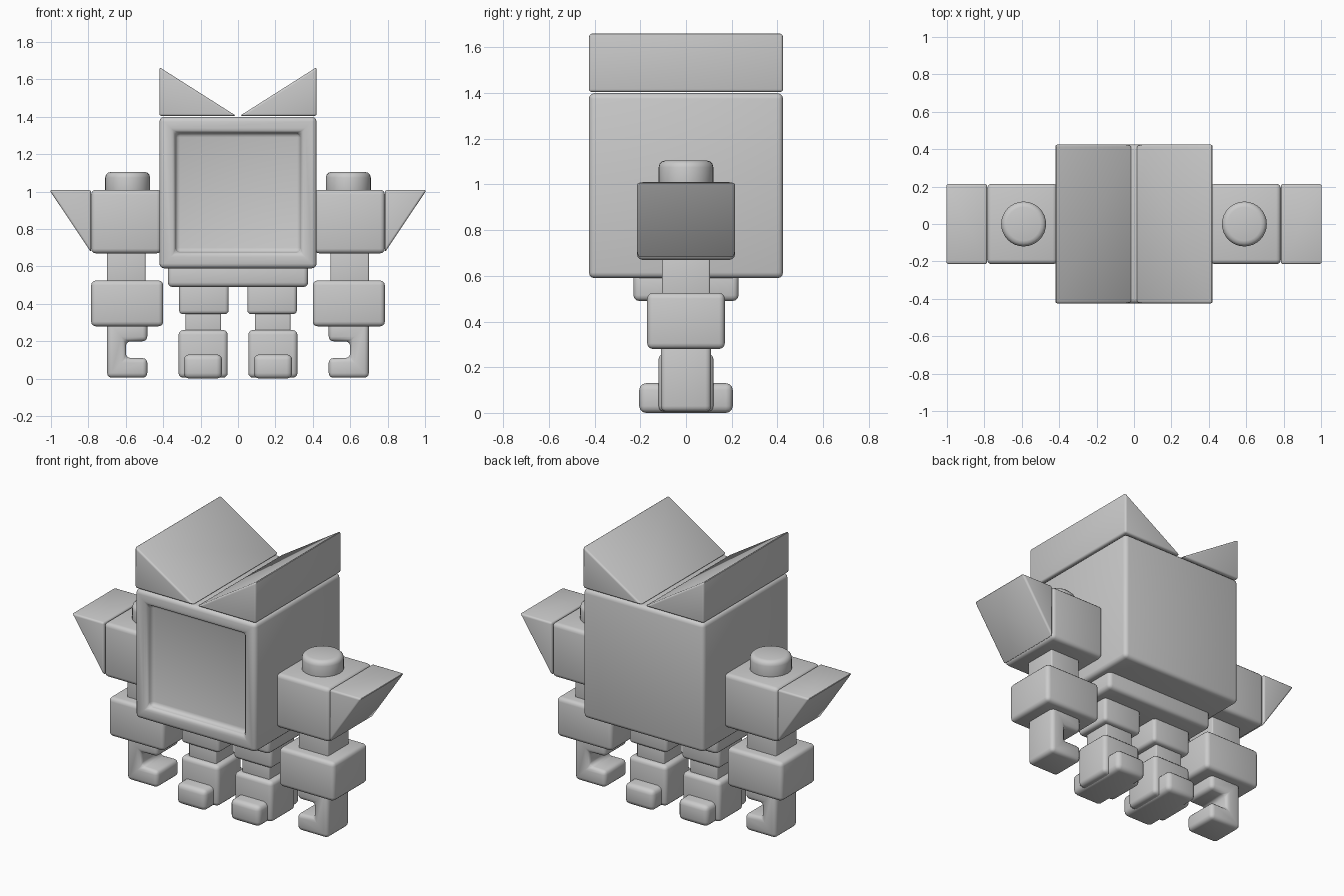
import bpy, bmesh, math
from mathutils import Matrix

if "Cube" in bpy.data.objects:
    bpy.data.objects.remove(bpy.data.objects["Cube"])

grey = bpy.data.materials.new("matte_grey")
grey.diffuse_color = (0.6, 0.6, 0.6, 1)
grey.use_nodes = True
grey.node_tree.nodes["Principled BSDF"].inputs["Base Color"].default_value = grey.diffuse_color


def finish(name, bm, bevel, segments=3):
    """Round the hard edges, shade smoothly and add the part to the scene."""
    bmesh.ops.recalc_face_normals(bm, faces=bm.faces[:])
    hard = [e for e in bm.edges if e.calc_face_angle(0) > math.radians(40)]
    bmesh.ops.bevel(bm, geom=hard, offset=bevel, segments=segments,
                    profile=0.5, affect='EDGES', clamp_overlap=True)
    mesh = bpy.data.meshes.new(name)
    bm.to_mesh(mesh)
    bm.free()
    mesh.materials.append(grey)
    obj = bpy.data.objects.new(name, mesh)
    bpy.context.collection.objects.link(obj)
    bpy.ops.object.select_all(action='DESELECT')
    obj.select_set(True)
    bpy.context.view_layer.objects.active = obj
    bpy.ops.object.shade_smooth_by_angle(angle=math.radians(40))
    return obj


def prism(name, points, depth, bevel):
    """Extrude an x-z outline from -depth to +depth along y."""
    bm = bmesh.new()
    face = bm.faces.new([bm.verts.new((x, -depth, z)) for x, z in points])
    out = bmesh.ops.extrude_face_region(bm, geom=[face])
    for v in out["geom"]:
        if isinstance(v, bmesh.types.BMVert):
            v.co.y = depth
    return finish(name, bm, bevel)


def block(name, x0, x1, depth, z0, z1, bevel):
    return prism(name, [(x0, z0), (x1, z0), (x1, z1), (x0, z1)], depth, bevel)


# Body: box with a framed, recessed screen in the front
bm = bmesh.new()
bmesh.ops.create_cube(bm, size=1, matrix=Matrix.Translation((0, 0, 0.995))
                      @ Matrix.Diagonal((0.84, 0.85, 0.81, 1)))
front = min(bm.faces, key=lambda f: f.calc_center_median().y)
bmesh.ops.inset_region(bm, faces=[front], thickness=0.12)
out = bmesh.ops.extrude_face_region(bm, geom=[front])
bmesh.ops.translate(bm, vec=(0, 0.05, 0),
                    verts=[g for g in out["geom"] if isinstance(g, bmesh.types.BMVert)])
if front.is_valid:
    bm.faces.remove(front)
finish("body", bm, 0.025)

block("pelvis", -0.375, 0.375, 0.23, 0.49, 0.62, 0.025)

for side, s in (("left", -1), ("right", 1)):
    def box(part, x0, x1, *rest):
        return block(f"{side}_{part}", s * x0, s * x1, *rest)

    # Wedge ear, rising toward the outside
    prism(f"{side}_ear", [(s * 0.42, 1.405), (s * 0.42, 1.665), (s * 0.01, 1.405)],
          0.425, 0.012)

    # Shoulder with round knob and outer spike
    box("shoulder", 0.41, 0.785, 0.215, 0.67, 1.01, 0.025)
    bm = bmesh.new()
    bmesh.ops.create_cone(bm, cap_ends=True, segments=32, radius1=0.12, radius2=0.12,
                          depth=0.145, matrix=Matrix.Translation((s * 0.59, 0, 1.0325)))
    finish(f"{side}_shoulder_knob", bm, 0.03)
    prism(f"{side}_shoulder_spike",
          [(s * 0.785, 1.008), (s * 1.008, 1.008), (s * 0.785, 0.675)], 0.215, 0.012)

    # Arm and hooked hand
    box("upper_arm", 0.495, 0.70, 0.105, 0.48, 0.70, 0.008)
    box("forearm", 0.40, 0.785, 0.17, 0.28, 0.525, 0.025)
    hook = [(0.485, 0.005), (0.70, 0.005), (0.70, 0.31), (0.485, 0.31),
            (0.485, 0.20), (0.60, 0.20), (0.60, 0.11), (0.485, 0.11)]
    prism(f"{side}_hand", [(s * x, z) for x, z in hook], 0.11, 0.025)

    # Leg, foot and toes at both ends
    box("hip", 0.05, 0.315, 0.12, 0.345, 0.52, 0.02)
    box("shin", 0.09, 0.28, 0.09, 0.23, 0.37, 0.008)
    box("foot", 0.055, 0.318, 0.12, 0.005, 0.26, 0.025)
    box("toes", 0.085, 0.29, 0.205, 0.0, 0.13, 0.03)
